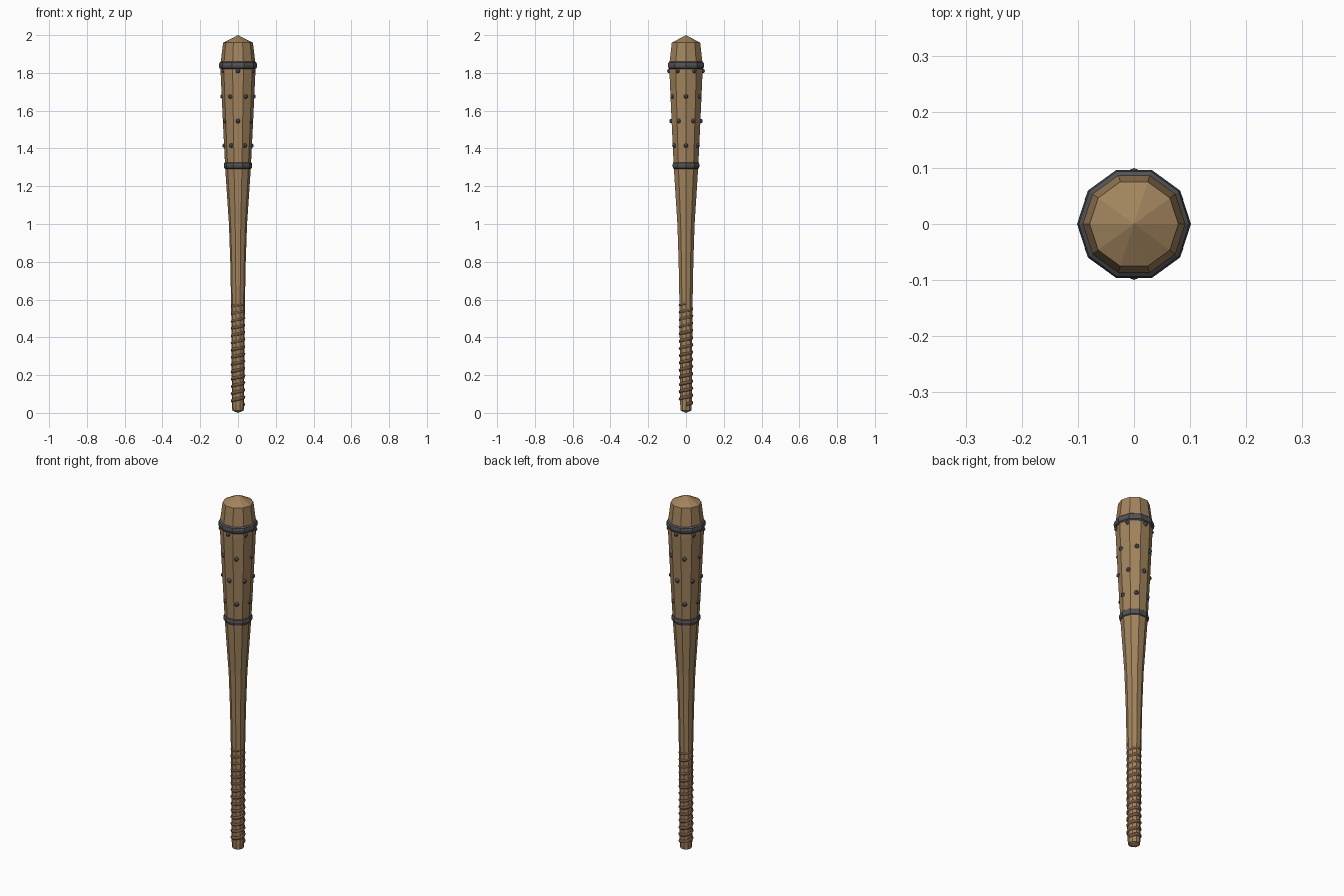
import bpy, bmesh
from math import sin, cos, pi, radians
from mathutils import Vector

if "Cube" in bpy.data.objects:
    bpy.data.objects.remove(bpy.data.objects["Cube"])


def material(name, rgb):
    m = bpy.data.materials.new(name)
    m.diffuse_color = (*rgb, 1)
    m.use_nodes = True
    m.node_tree.nodes["Principled BSDF"].inputs["Base Color"].default_value = m.diffuse_color
    return m


WOOD = material("wood", (0.36, 0.23, 0.11))
LEATHER = material("leather", (0.17, 0.09, 0.05))
IRON = material("iron", (0.085, 0.085, 0.09))
SIDES = 10


def finish(name, bm, mat):
    bmesh.ops.remove_doubles(bm, verts=bm.verts, dist=1e-5)
    bmesh.ops.recalc_face_normals(bm, faces=bm.faces)
    me = bpy.data.meshes.new(name)
    bm.to_mesh(me)
    bm.free()
    me.materials.append(mat)
    ob = bpy.data.objects.new(name, me)
    bpy.context.collection.objects.link(ob)
    return ob


def lathe(name, profile, mat, closed=False):
    """Spin (radius, z) points around z with SIDES flat sides."""
    bm = bmesh.new()
    vs = [bm.verts.new((r, 0, z)) for r, z in profile]
    pairs = list(zip(vs, vs[1:])) + ([(vs[-1], vs[0])] if closed else [])
    edges = [bm.edges.new(p) for p in pairs]
    bmesh.ops.spin(bm, geom=vs + edges, cent=(0, 0, 0), axis=(0, 0, 1),
                   angle=2 * pi, steps=SIDES)
    return finish(name, bm, mat)


# Tapered wooden body with shallow pointed ends
BODY = [(0, 0), (0.030, 0.012), (0.032, 0.04), (0.036, 0.55), (0.041, 0.8),
        (0.048, 1.0), (0.068, 1.3), (0.079, 1.52), (0.092, 1.8),
        (0.091, 1.86), (0.079, 1.96), (0, 2.0)]
lathe("club_body", BODY, WOOD)


def body_radius(z):
    for (r0, z0), (r1, z1) in zip(BODY, BODY[1:]):
        if z0 <= z <= z1:
            return r0 + (r1 - r0) * (z - z0) / (z1 - z0)


# Rounded iron bands
for name, z, r in (("lower_band", 1.31, 0.065), ("upper_band", 1.84, 0.091)):
    ring = [(r + 0.0105 * cos(k * pi / 4), z + 0.02 * sin(k * pi / 4)) for k in range(8)]
    lathe(name, ring, IRON, closed=True)

# Staggered rows of six studs
bm = bmesh.new()
for row, z in enumerate((1.415, 1.545, 1.675, 1.81)):
    r = body_radius(z) * 0.955
    for k in range(6):
        a = radians(60 * k + 30 * (row % 2))
        ret = bmesh.ops.create_uvsphere(bm, u_segments=8, v_segments=6, radius=0.012)
        bmesh.ops.translate(bm, verts=ret["verts"], vec=Vector((r * cos(a), r * sin(a), z)))
finish("studs", bm, IRON)

# Spiral leather grip that sinks into the widening handle
TURNS, STEPS, Z0, Z1 = 14, 12, 0.045, 0.58
curve = bpy.data.curves.new("grip_path", "CURVE")
curve.dimensions = "3D"
curve.bevel_depth = 0.010
curve.bevel_resolution = 1
curve.use_fill_caps = True
n = TURNS * STEPS
spline = curve.splines.new("POLY")
spline.points.add(n)
for i, p in enumerate(spline.points):
    a = 2 * pi * i / STEPS
    p.co = (0.029 * cos(a), 0.029 * sin(a), Z0 + (Z1 - Z0) * i / n, 1)
curve.materials.append(LEATHER)
grip = bpy.data.objects.new("grip_wrap", curve)
bpy.context.collection.objects.link(grip)
